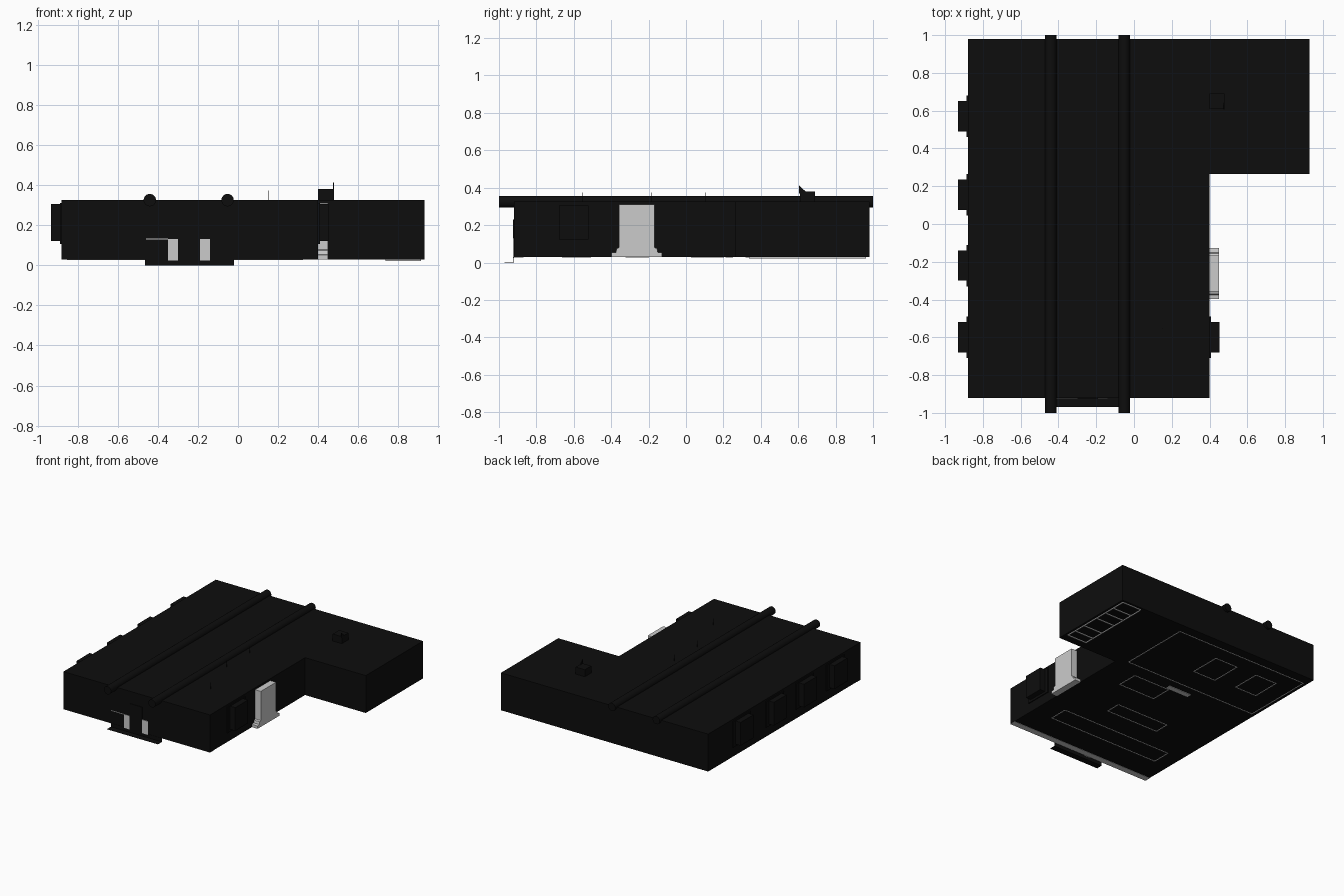
import bpy, bmesh, math

old = bpy.data.objects.get("Cube")
if old:
    bpy.data.objects.remove(old, do_unlink=True)


def material(name, v):
    m = bpy.data.materials.new(name)
    m.use_nodes = True
    m.diffuse_color = (v, v, v, 1)
    bsdf = next(n for n in m.node_tree.nodes if n.type == 'BSDF_PRINCIPLED')
    bsdf.inputs["Base Color"].default_value = (v, v, v, 1)
    return m


BLACK = material("soot black", 0.004)
GREY = material("light grey", 0.6)


def finish(name, bm, mat):
    bmesh.ops.recalc_face_normals(bm, faces=bm.faces)
    me = bpy.data.meshes.new(name)
    bm.to_mesh(me)
    bm.free()
    me.materials.append(mat)
    ob = bpy.data.objects.new(name, me)
    bpy.context.collection.objects.link(ob)
    return ob


def add_box(bm, x0, x1, y0, y1, z0, z1):
    r = bmesh.ops.create_cube(bm, size=1)
    for v in r["verts"]:
        v.co.x = x0 if v.co.x < 0 else x1
        v.co.y = y0 if v.co.y < 0 else y1
        v.co.z = z0 if v.co.z < 0 else z1


def box(name, mat, *dims):
    bm = bmesh.new()
    add_box(bm, *dims)
    return finish(name, bm, mat)


def prism(name, mat, points, offset):
    """Extrude a closed 3D outline along an offset."""
    bm = bmesh.new()
    face = bm.faces.new([bm.verts.new(p) for p in points])
    r = bmesh.ops.extrude_face_region(bm, geom=[face])
    moved = [g for g in r["geom"] if isinstance(g, bmesh.types.BMVert)]
    bmesh.ops.translate(bm, vec=offset, verts=moved)
    return finish(name, bm, mat)


FLOOR, ROOF = 0.03, 0.325
LEFT, RIGHT, FRONT, BACK = 0.4, -0.88, -0.92, 0.98

# L-shaped building
plan = [(RIGHT, FRONT), (LEFT, FRONT), (LEFT, 0.265), (0.93, 0.265), (0.93, BACK), (RIGHT, BACK)]
prism("building", BLACK, [(x, y, FLOOR) for x, y in plan], (0, 0, ROOF - FLOOR))

# Roof pipes running front to back
for i, x in enumerate((-0.44, -0.052)):
    bpy.ops.mesh.primitive_cylinder_add(vertices=24, radius=0.031, depth=2,
                                        location=(x, 0, 0.325), rotation=(math.pi / 2, 0, 0))
    pipe = bpy.context.object
    pipe.name = f"roof_pipe_{i + 1}"
    pipe.data.materials.append(BLACK)
    bpy.ops.object.shade_smooth_by_angle()


# Bay windows with thin surrounds on both long walls
def bay(name, wall, side, y):
    bm = bmesh.new()
    for depth, half, z0, z1 in ((0.052, 0.08, 0.122, 0.305), (0.008, 0.11, 0.105, 0.31)):
        xs = sorted((wall, wall + side * depth))
        add_box(bm, *xs, y - half, y + half, z0, z1)
    finish(name, bm, BLACK)


for i, y in enumerate((-0.6, -0.22, 0.155, 0.57)):
    bay(f"right_bay_window_{i + 1}", RIGHT, -1, y)
bay("left_bay_window", LEFT, 1, -0.6)

# Chimney with a stepped base
half = [(0.135, FLOOR), (0.135, 0.052), (0.112, 0.055), (0.108, 0.075), (0.095, 0.08), (0.095, 0.31)]
outline = half + [(-y, z) for y, z in reversed(half)]
prism("chimney", GREY, [(LEFT, y - 0.263, z) for y, z in outline], (0.05, 0, 0))

# Entrance: step sheet, riser, door and side panels
prism("entrance_door", BLACK, [(x, FRONT, z) for x, z in
      ((-0.3, FLOOR), (-0.19, FLOOR), (-0.19, 0.23), (-0.3, 0.23))], (0, -0.005, 0))
for i, x in enumerate((-0.35, -0.19)):
    box(f"entrance_panel_{i + 1}", GREY, x, x + 0.05, FRONT - 0.004, FRONT, 0.025, 0.132)
box("entrance_trim", GREY, -0.46, -0.35, FRONT - 0.004, FRONT, 0.129, 0.133)
box("entrance_riser", BLACK, -0.465, -0.02, FRONT - 0.002, FRONT, 0, FLOOR)
box("entrance_step", BLACK, -0.465, -0.02, -0.97, FRONT, 0, 0.002)

# Roof vent with a raised fin
box("roof_vent", BLACK, 0.4, 0.48, 0.61, 0.69, ROOF - 0.01, 0.38)
prism("vent_fin", BLACK, [(0.474, 0.605, 0.37), (0.474, 0.605, 0.412), (0.474, 0.65, 0.37)], (0.006, 0, 0))

# Thin roof rods
for i, (x, y) in enumerate(((0.15, -0.555), (0.03, -0.185), (0.03, 0.105))):
    box(f"roof_rod_{i + 1}", BLACK, x - 0.001, x + 0.001, y - 0.001, y + 0.001, ROOF, 0.374)

# Room outlines on the underside
rooms = [(-0.75, 0.225, -0.66, -0.51), (-0.48, -0.02, -0.32, -0.2), (-0.16, 0.16, 0.03, 0.2),
         (-0.33, -0.13, 0.52, 0.77), (-0.7, -0.51, 0.54, 0.77), (-0.85, 0.32, 0.32, 0.9)]
stalls = [0.34, 0.42, 0.52, 0.66, 0.76, 0.85, 0.96]
rooms += [(0.74, 0.91, a, b) for a, b in zip(stalls, stalls[1:])]
w = 0.003
bm = bmesh.new()
for x0, x1, y0, y1 in rooms:
    low = 0.022 if x0 > 0.5 else 0.027
    for x in (x0, x1):
        add_box(bm, x - w, x + w, y0, y1, low, FLOOR)
    for y in (y0, y1):
        add_box(bm, x0, x1, y - w, y + w, low, FLOOR)
finish("room_outlines", bm, GREY)
box("front_floor_strip", GREY, RIGHT, LEFT, FRONT, FRONT + 0.05, 0.028, FLOOR)
box("hall_floor_plate", GREY, -0.33, -0.13, 0.21, 0.25, 0.026, FLOOR)
